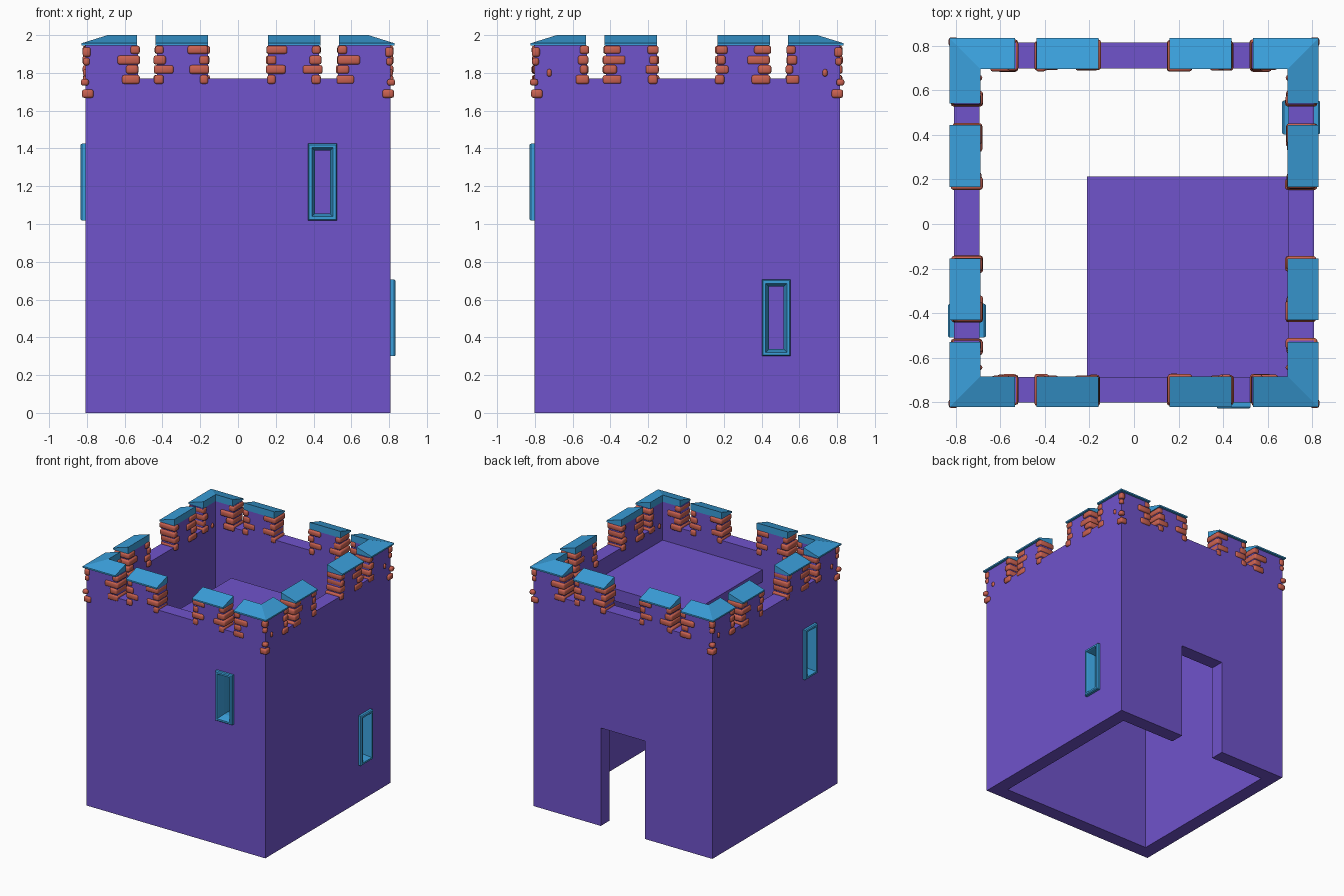
import bpy
import bmesh
import random
from mathutils import Matrix, Vector

random.seed(4)
if "Cube" in bpy.data.objects:
    bpy.data.objects.remove(bpy.data.objects["Cube"], do_unlink=True)

SHIFT = Vector((0, 0.006, 0))
OUTER, INNER, MID = 0.808, 0.693, 0.75
DECK, SILL, TOP = 1.63, 1.77, 1.945
SIGNS = (-1, 1)


def material(name, rgb):
    mat = bpy.data.materials.new(name)
    mat.use_nodes = True
    mat.diffuse_color = (*rgb, 1)
    mat.node_tree.nodes["Principled BSDF"].inputs["Base Color"].default_value = (*rgb, 1)
    return mat


PURPLE = material("purple_wall", (0.162, 0.087, 0.6))
BLUE = material("blue_trim", (0.043, 0.35, 0.71))
RED = material("red_brick", (0.59, 0.12, 0.08))


def finish(bm, name, mat):
    bmesh.ops.recalc_face_normals(bm, faces=bm.faces)
    bmesh.ops.translate(bm, verts=bm.verts, vec=SHIFT)
    mesh = bpy.data.meshes.new(name)
    bm.to_mesh(mesh)
    bm.free()
    mesh.materials.append(mat)
    obj = bpy.data.objects.new(name, mesh)
    bpy.context.collection.objects.link(obj)
    return obj


def add_box(bm, low, high):
    low, high = Vector(low), Vector(high)
    matrix = Matrix.Translation((low + high) / 2) @ Matrix.Diagonal((*(high - low), 1))
    bmesh.ops.create_cube(bm, size=1, matrix=matrix)


def box(name, low, high, mat=PURPLE):
    bm = bmesh.new()
    add_box(bm, low, high)
    return finish(bm, name, mat)


def cut(obj, low, high):
    cutter = box("cutter", low, high)
    cutter.hide_render = True
    mod = obj.modifiers.new("cut", "BOOLEAN")
    mod.operation, mod.solver, mod.object = "DIFFERENCE", "EXACT", cutter
    bpy.context.view_layer.objects.active = obj
    bpy.ops.object.modifier_apply(modifier=mod.name)
    bpy.data.objects.remove(cutter, do_unlink=True)


def bridge(bm, rings, closed=False):
    """Skin a row of equal point rings; cap the ends unless closed."""
    rows = [[bm.verts.new(p) for p in ring] for ring in rings]
    count = len(rows[0])
    pairs = list(zip(rows, rows[1:]))
    if closed:
        pairs.append((rows[-1], rows[0]))
    else:
        bm.faces.new(rows[0])
        bm.faces.new(rows[-1])
    for a, b in pairs:
        for i in range(count):
            j = (i + 1) % count
            bm.faces.new((a[i], a[j], b[j], b[i]))


# Hollow tower and crenellated parapet
tower = box("tower_walls", (-OUTER, -OUTER, 0), (OUTER, OUTER, DECK))
parapet = box("parapet", (-OUTER, -OUTER, DECK), (OUTER, OUTER, TOP))
for part in (tower, parapet):
    cut(part, (-INNER, -INNER, -1), (INNER, INNER, 3))
for a, b in ((-0.53, -0.43), (-0.16, 0.16), (0.43, 0.53)):
    cut(parapet, (a, -1, SILL), (b, 1, 3))
    cut(parapet, (-1, a, SILL), (1, b, 3))

# Doorway in the back wall
cut(tower, (-0.2, 0.5, -1), (0.2, 1, 0.8))

# Partial upper floor in one corner
box("upper_floor", (-0.21, -INNER, DECK - 0.1), (INNER, 0.208, DECK))

# Window frames lining holes through the walls
HALF_W, HALF_H = 0.0765, 0.203
HALF_PROFILE = [(0, 0.077), (0.006, 0.085), (0.02, 0.085), (0.025, 0.07), (0.037, 0.02)]
FRAME = HALF_PROFILE + [(i, -d) for i, d in reversed(HALF_PROFILE)]


def window(name, along, wall, z, on_side):
    def place(u, d, h):
        return (wall + d, along + u, z + h) if on_side else (along + u, wall + d, z + h)
    hole_w, hole_h = HALF_W - 0.015, HALF_H - 0.015
    ends = [place(s * hole_w, s * 0.2, s * hole_h) for s in SIGNS]
    cut(tower, *ends)
    bm = bmesh.new()
    rings = []
    for inset, d in FRAME:
        w, h = HALF_W - inset, HALF_H - inset
        rings.append([place(u, d, v) for u, v in ((-w, -h), (w, -h), (w, h), (-w, h))])
    bridge(bm, rings, closed=True)
    finish(bm, name, BLUE)


window("front_window", 0.447, -MID, 1.222, False)
window("left_window", 0.472, MID, 0.503, True)
window("right_window", -0.44, -MID, 1.222, True)

# Sloped coping stones: mitred corners and straight pieces
COPING = [(0.828, TOP), (0.828, TOP + 0.012), (0.69, 2), (0.69, TOP)]


def coping_ring(place):
    return [(*place(r), z) for r, z in COPING]


corners, middles = bmesh.new(), bmesh.new()
for sx in SIGNS:
    for sy in SIGNS:
        bridge(corners, [coping_ring(lambda r: (sx * 0.535, sy * r)),
                         coping_ring(lambda r: (sx * r, sy * r)),
                         coping_ring(lambda r: (sx * r, sy * 0.535))])
        bridge(middles, [coping_ring(lambda r: (sx * u, sy * r)) for u in (0.16, 0.438)])
        bridge(middles, [coping_ring(lambda r: (sx * r, sy * u)) for u in (0.16, 0.438)])
finish(corners, "corner_copings", BLUE)
finish(middles, "middle_copings", BLUE)


def finish_bricks(bm, name):
    bmesh.ops.bevel(bm, geom=bm.edges[:], offset=0.012, segments=2, profile=0.5,
                    affect="EDGES", clamp_overlap=True)
    obj = finish(bm, name, RED)
    bpy.ops.object.select_all(action="DESELECT")
    obj.select_set(True)
    bpy.context.view_layer.objects.active = obj
    bpy.ops.object.shade_smooth_by_angle(angle=1)


# Exposed bricks: edge position, direction into the merlon, widths per course
COURSES = ((1.922, 0.044), (1.868, 0.048), (1.818, 0.046), (1.765, 0.048))
FRONT_EDGES = ((0.523, 1, (0.05, 0.12, 0.065, 0.095)),
               (0.442, -1, (0.045, 0.065, 0.105, 0.05)),
               (0.153, 1, (0.11, 0.05, 0.105, 0.045)))
SIDE_EDGES = ((0.523, 1, (0.05, 0.055, 0.04, 0.07)),
              (0.442, -1, (0.09, 0.12, 0.07, 0.1)),
              (0.153, 1, (0.06, 0.045, 0.07, 0.05)))

for name, edges, on_side in (("front_back_bricks", FRONT_EDGES, False),
                             ("side_bricks", SIDE_EDGES, True)):
    bm = bmesh.new()
    for wall in SIGNS:
        for half in SIGNS:
            for edge, into, widths in edges:
                for (z, tall), wide in zip(COURSES, widths):
                    start = edge + random.uniform(-0.006, 0.006)
                    u = sorted((half * start, half * (start + into * wide)))
                    d = sorted((wall * (INNER - random.uniform(0.006, 0.016)),
                                wall * (OUTER + random.uniform(0.006, 0.016))))
                    low, high = (u[0], d[0], z - tall / 2), (u[1], d[1], z + tall / 2)
                    if on_side:
                        low, high = (low[1], low[0], low[2]), (high[1], high[0], high[2])
                    add_box(bm, low, high)
    finish_bricks(bm, name)

# Quoin bricks on the outer corners, small ones near the inner corners
bm = bmesh.new()
for sx in SIGNS:
    for sy in SIGNS:
        for z, tall, start, end in ((1.91, 0.05, 0.78, 0.822), (1.86, 0.04, 0.785, 0.82),
                                    (1.75, 0.035, 0.79, 0.832), (1.69, 0.045, 0.765, 0.826)):
            xs, ys = sorted((sx * start, sx * end)), sorted((sy * start, sy * end))
            add_box(bm, (xs[0], ys[0], z - tall / 2), (xs[1], ys[1], z + tall / 2))
        for z, at, depth in ((1.8, 0.73, OUTER), (1.76, 0.65, INNER)):
            centre = Vector((sx * depth, sy * at, z))
            size = Vector((0.012, 0.013, 0.02))
            add_box(bm, centre - size, centre + size)
finish_bricks(bm, "corner_bricks")
